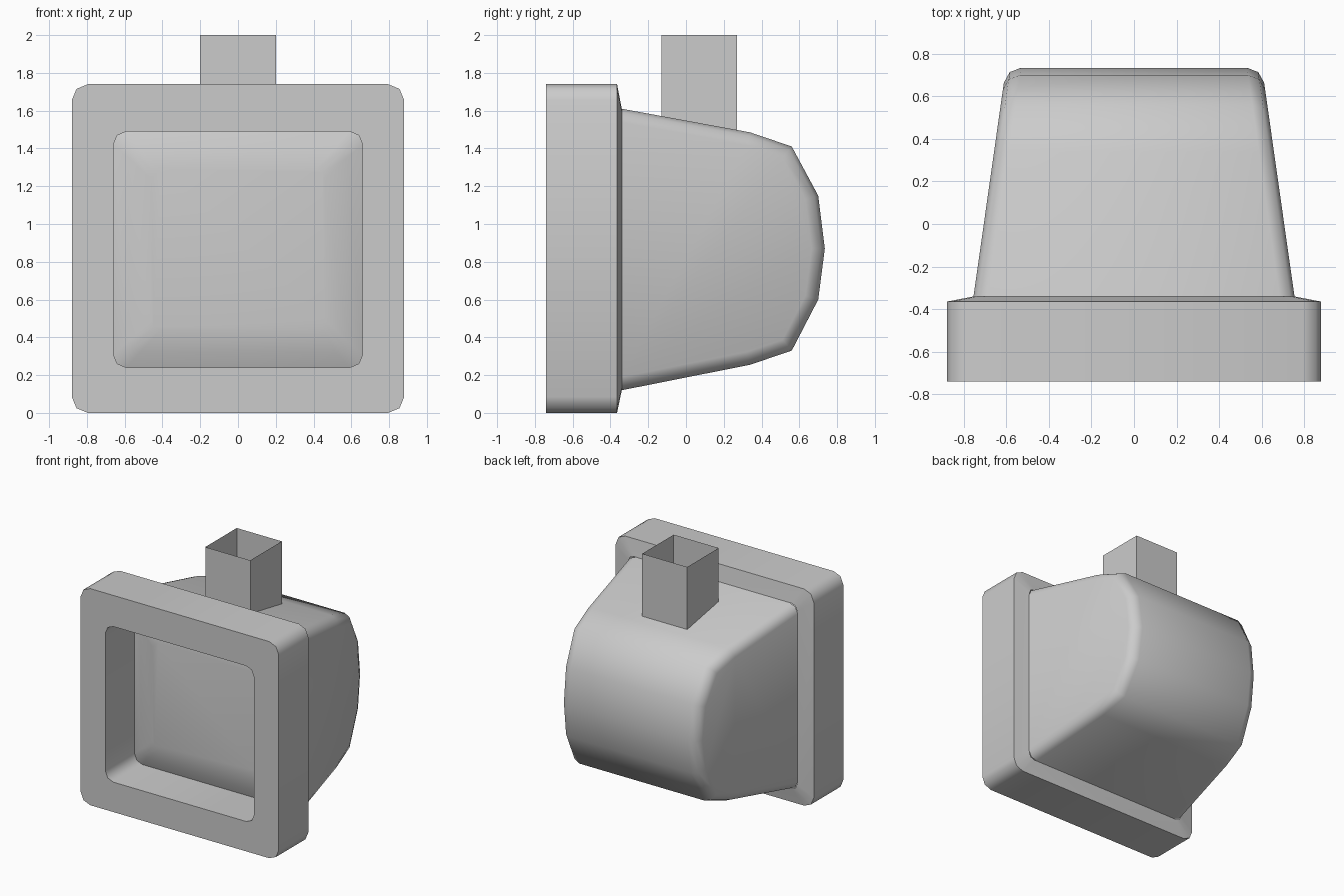
import bpy, bmesh, math

if "Cube" in bpy.data.objects:
    bpy.data.objects.remove(bpy.data.objects["Cube"])


def finish(bm, name, angle=35, fix=True):
    if fix:
        bmesh.ops.recalc_face_normals(bm, faces=bm.faces)
    me = bpy.data.meshes.new(name)
    bm.to_mesh(me)
    bm.free()
    ob = bpy.data.objects.new(name, me)
    bpy.context.collection.objects.link(ob)
    bpy.ops.object.select_all(action='DESELECT')
    ob.select_set(True)
    bpy.context.view_layer.objects.active = ob
    bpy.ops.object.shade_smooth_by_angle(angle=math.radians(angle))
    return ob


def ring(bm, hw, z0, z1, y, r, seg=2):
    """Rounded rectangle in the xz plane."""
    verts = []
    for i, (cx, cz) in enumerate([(hw - r, z1 - r), (r - hw, z1 - r),
                                  (r - hw, z0 + r), (hw - r, z0 + r)]):
        for k in range(seg + 1):
            a = math.pi / 2 * (i + k / seg)
            verts.append(bm.verts.new((cx + r * math.cos(a), y, cz + r * math.sin(a))))
    return verts


def loft(bm, rings):
    for a, b in zip(rings, rings[1:]):
        n = len(a)
        for i in range(n):
            j = (i + 1) % n
            bm.faces.new((a[i], a[j], b[j], b[i]))


# Front frame: opening tunnel, front face, outer wall, sloped rear flange
bm = bmesh.new()
loft(bm, [ring(bm, 0.66, 0.24, 1.49, -0.37, 0.07),
          ring(bm, 0.66, 0.24, 1.49, -0.74, 0.07),
          ring(bm, 0.88, 0.0, 1.74, -0.74, 0.085),
          ring(bm, 0.88, 0.0, 1.74, -0.365, 0.085),
          ring(bm, 0.75, 0.12, 1.61, -0.34, 0.05)])
finish(bm, "front_frame", 50)

# Slightly bulging screen recessed in the opening
bm = bmesh.new()
rings = [ring(bm, 0.66, 0.24, 1.49, -0.37, 0.07),
         ring(bm, 0.58, 0.32, 1.41, -0.405, 0.06),
         ring(bm, 0.46, 0.44, 1.29, -0.425, 0.05)]
loft(bm, rings)
bm.faces.new(rings[-1])
bmesh.ops.recalc_face_normals(bm, faces=bm.faces)
if sum(f.normal.y for f in bm.faces) > 0:
    bmesh.ops.reverse_faces(bm, faces=bm.faces)
finish(bm, "screen", 60, fix=False)

# Rear housing: side profile (y, z) stretched between two tapering sides
profile = [(-0.34, 1.61), (0.34, 1.485), (0.56, 1.41), (0.70, 1.15), (0.735, 0.87),
           (0.70, 0.60), (0.56, 0.33), (0.34, 0.255), (-0.34, 0.12)]
bm = bmesh.new()
sides = [[bm.verts.new((s * (0.755 - 0.142 * (y + 0.34)), y, z)) for y, z in profile]
         for s in (-1, 1)]
for side in sides:
    bm.faces.new(side)
for i in range(len(profile) - 1):
    bm.faces.new((sides[0][i], sides[0][i + 1], sides[1][i + 1], sides[1][i]))
bmesh.ops.recalc_face_normals(bm, faces=bm.faces)
rim = [e for e in bm.edges if len(e.link_faces) == 2
       and abs(e.verts[0].co.x - e.verts[1].co.x) < 0.3]
bmesh.ops.bevel(bm, geom=rim, offset=0.07, segments=2, profile=0.5, affect='EDGES')
finish(bm, "rear_housing", 50)

# Open square chimney on top
bm = bmesh.new()
x, y0, y1 = 0.2, -0.13, 0.27
loft(bm, [[bm.verts.new((px, py, z)) for px, py in
           ((-x, y0), (x, y0), (x, y1), (-x, y1))] for z in (1.48, 2.0)])
finish(bm, "chimney", 30)
